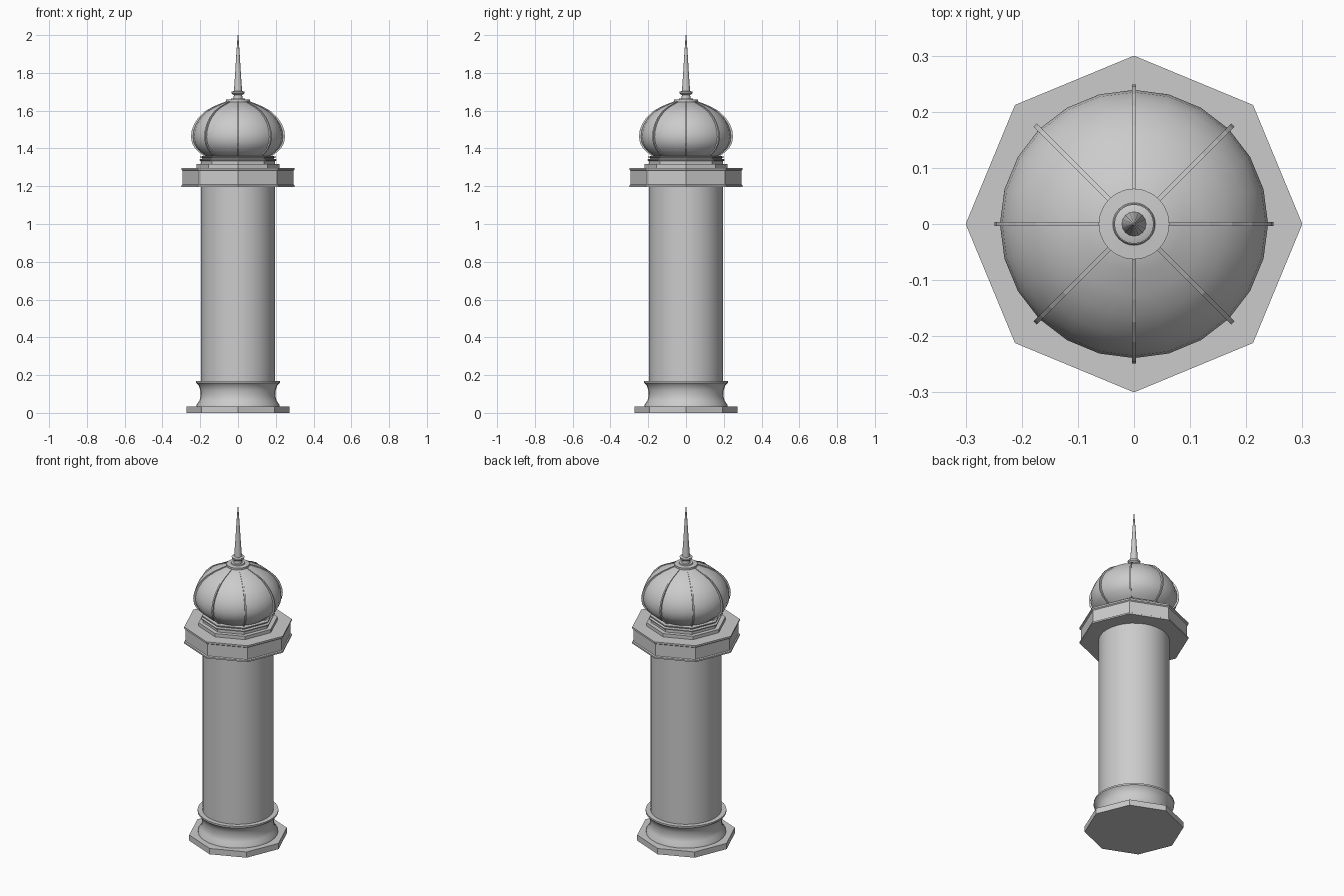
import bpy, bmesh, math

if "Cube" in bpy.data.objects:
    bpy.data.objects.remove(bpy.data.objects["Cube"])


def lathe(name, profile, sides, smooth=True):
    """Revolve (radius, z) points around z, with capped ends."""
    bm = bmesh.new()
    rings = []
    for r, z in profile:
        ring = []
        for i in range(sides):
            a = 2 * math.pi * i / sides
            ring.append(bm.verts.new((r * math.cos(a), r * math.sin(a), z)))
        rings.append(ring)
    for lo, hi in zip(rings, rings[1:]):
        for i in range(sides):
            j = (i + 1) % sides
            bm.faces.new((lo[i], lo[j], hi[j], hi[i]))
    bm.faces.new(rings[0][::-1])
    bm.faces.new(rings[-1])
    return finish(name, bm, smooth)


def finish(name, bm, smooth):
    bmesh.ops.recalc_face_normals(bm, faces=bm.faces)
    mesh = bpy.data.meshes.new(name)
    bm.to_mesh(mesh)
    bm.free()
    obj = bpy.data.objects.new(name, mesh)
    bpy.context.collection.objects.link(obj)
    if smooth:
        bpy.ops.object.select_all(action='DESELECT')
        obj.select_set(True)
        bpy.context.view_layer.objects.active = obj
        bpy.ops.object.shade_smooth_by_angle(angle=math.radians(32))
    return obj


def rib(name, profile, angle, width=0.008, depth=0.01):
    """Thin curved bar following the dome profile."""
    bm = bmesh.new()
    sections = []
    for r, z in profile:
        corners = [(r - depth, -width / 2), (r + depth, -width / 2),
                   (r + depth, width / 2), (r - depth, width / 2)]
        sections.append([bm.verts.new((x, y, z)) for x, y in corners])
    for lo, hi in zip(sections, sections[1:]):
        for i in range(4):
            j = (i + 1) % 4
            bm.faces.new((lo[i], lo[j], hi[j], hi[i]))
    bm.faces.new(sections[0][::-1])
    bm.faces.new(sections[-1])
    obj = finish(name, bm, False)
    obj.rotation_euler.z = angle


# Octagonal plinth and round moulded base
lathe("plinth", [(0.272, 0), (0.272, 0.035)], 8, False)
lathe("base_moulding", [(0.22, 0.035), (0.218, 0.045), (0.204, 0.065), (0.198, 0.09),
                        (0.2, 0.12), (0.208, 0.145), (0.222, 0.158), (0.222, 0.168),
                        (0.19, 0.168)], 32)

# Column shaft
lathe("shaft", [(0.195, 0.03), (0.195, 1.21)], 32)

# Octagonal capital with slightly recessed sides
lathe("capital", [(0.3, 1.197), (0.3, 1.206), (0.293, 1.21), (0.293, 1.282),
                  (0.3, 1.287), (0.3, 1.297)], 8, False)

# Stepped octagonal drum under the dome
lathe("drum", [(0.22, 1.297), (0.22, 1.317), (0.195, 1.317), (0.195, 1.333),
               (0.205, 1.336), (0.205, 1.342), (0.19, 1.345), (0.19, 1.35),
               (0.2, 1.352), (0.2, 1.358), (0.175, 1.36)], 8, False)

# Onion dome and its eight ribs
dome = [(0.168, 1.335), (0.17, 1.36), (0.19, 1.375), (0.218, 1.4), (0.234, 1.43),
        (0.239, 1.462), (0.235, 1.495), (0.222, 1.53), (0.2, 1.563),
        (0.165, 1.597), (0.125, 1.62), (0.085, 1.637), (0.05, 1.65)]
lathe("dome", dome, 24)
for k in range(8):
    rib(f"dome_rib_{k + 1}", dome, k * math.pi / 4)

# Finial: collar, neck, bead and spike
lathe("finial_collar", [(0.05, 1.64), (0.063, 1.647), (0.063, 1.658), (0.038, 1.66),
                        (0.036, 1.665)], 24)
lathe("finial_neck", [(0.024, 1.66), (0.022, 1.682), (0.034, 1.691), (0.035, 1.7),
                      (0.024, 1.704)], 24)
lathe("finial_spike", [(0.022, 1.7), (0.015, 1.8), (0.009, 1.9), (0.002, 2.0)], 16)
